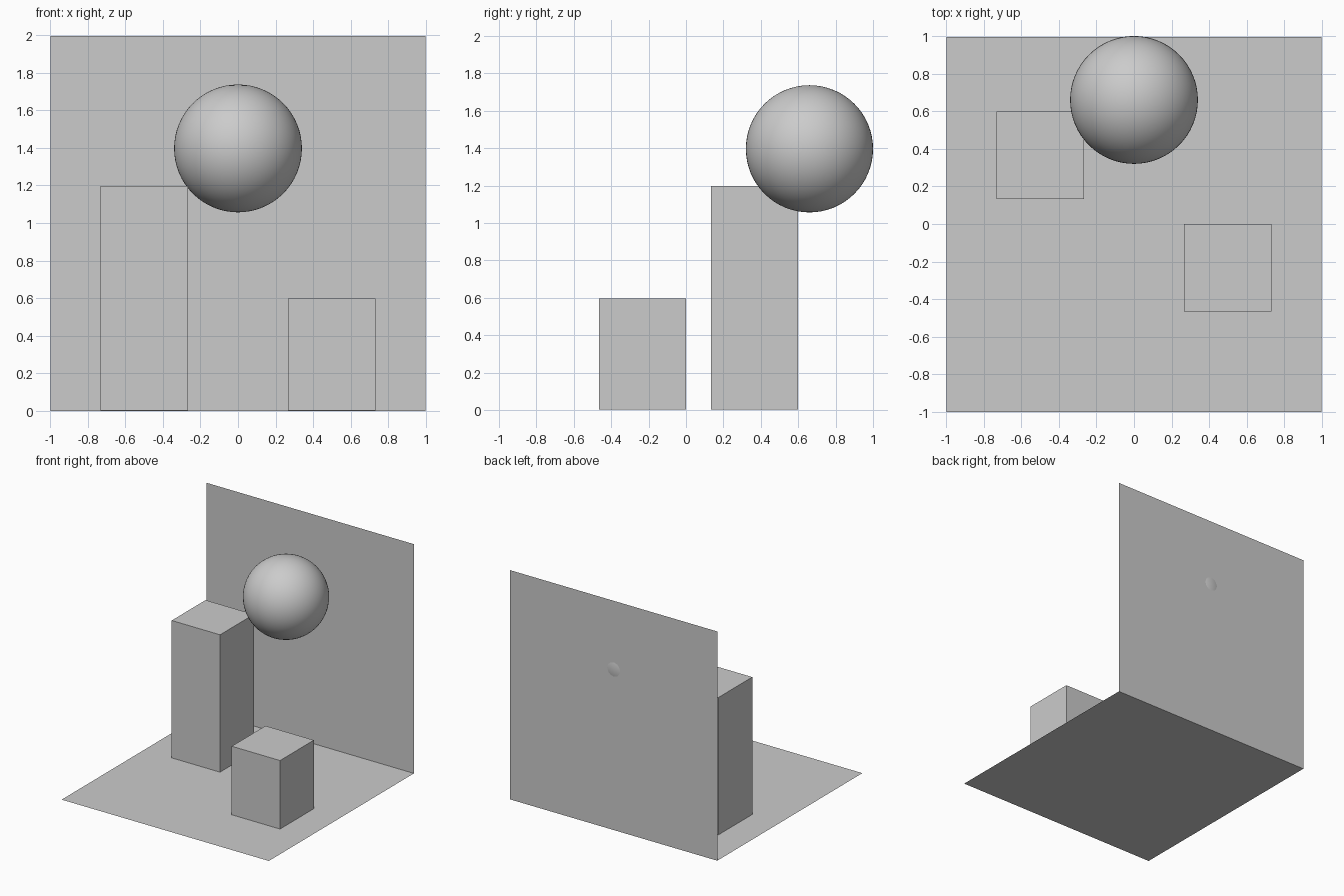
import bpy
from math import radians

default = bpy.data.objects.get("Cube")
if default:
    bpy.data.objects.remove(default, do_unlink=True)

# Single matte grey
GREY = (0.6, 0.6, 0.6, 1)
grey = bpy.data.materials.new("light grey")
grey.use_nodes = True
grey.diffuse_color = GREY
grey.node_tree.nodes["Principled BSDF"].inputs["Base Color"].default_value = GREY


def finish(name):
    obj = bpy.context.object
    obj.name = name
    obj.data.materials.append(grey)
    return obj


def panel(name, location, tilt=0):
    bpy.ops.mesh.primitive_plane_add(size=1.994, location=location,
                                     rotation=(radians(tilt), 0, 0))
    return finish(name)


def block(name, x, y, height):
    bpy.ops.mesh.primitive_cube_add(size=1, location=(x, y, height / 2 + 0.001))
    obj = finish(name)
    obj.scale = (0.465, 0.465, height - 0.002)
    return obj


# Floor and back wall, open sheets meeting at the rear edge
panel("floor", (0, -0.003, 0))
panel("back_wall", (0, 0.994, 0.997), tilt=90)

# Blocks standing on the floor
block("tall_block", -0.498, 0.365, 1.197)
block("short_block", 0.498, -0.233, 0.598)

# Ball that just pokes through the wall
bpy.ops.mesh.primitive_uv_sphere_add(segments=64, ring_count=32, radius=0.34,
                                     location=(0, 0.66, 1.397))
finish("ball")
bpy.ops.object.shade_smooth_by_angle()
